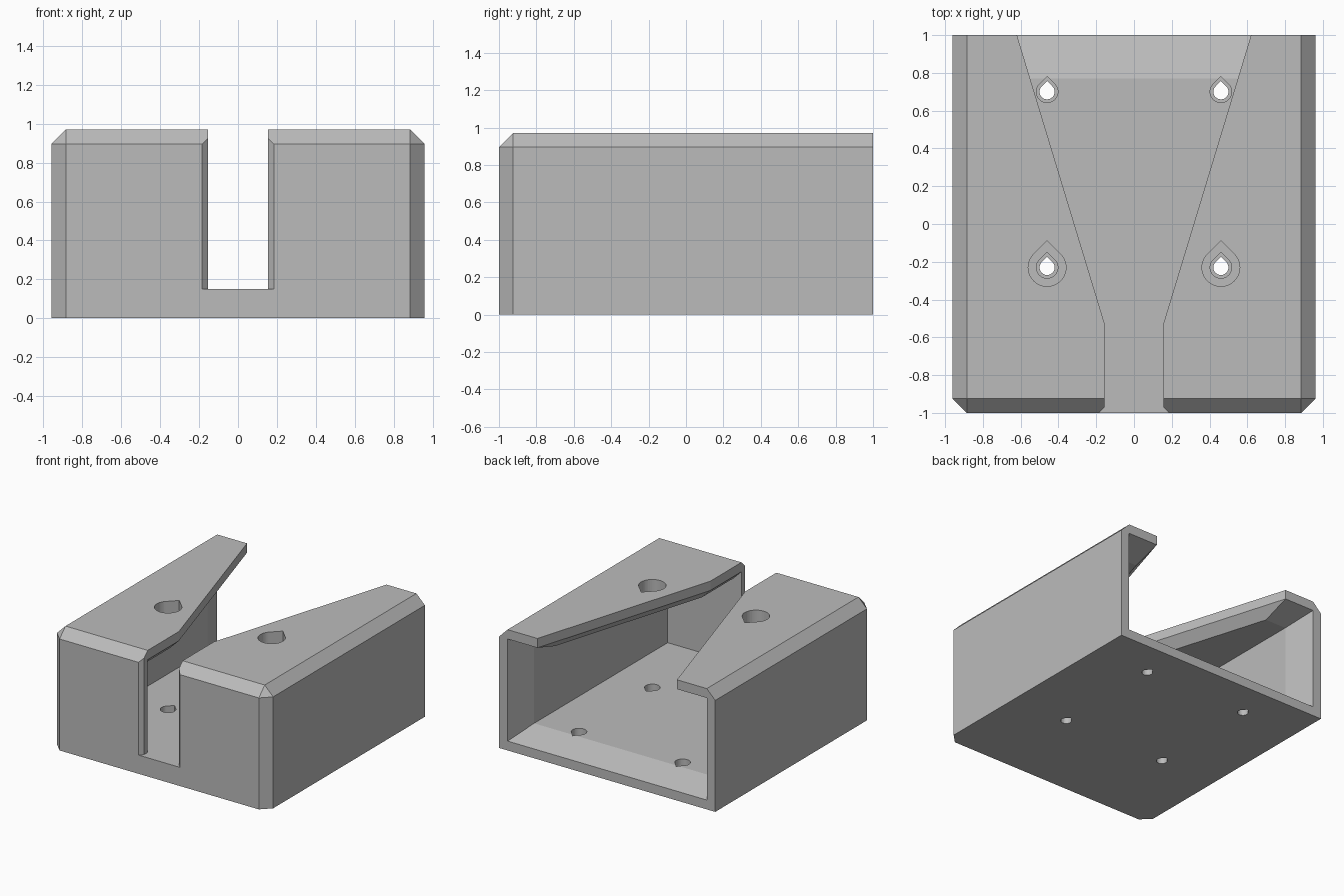
import bpy, bmesh, math

if "Cube" in bpy.data.objects:
    bpy.data.objects.remove(bpy.data.objects["Cube"], do_unlink=True)

# One plain grey for the whole part
grey = bpy.data.materials.new("plain grey")
grey.use_nodes = True
colour = (0.5, 0.5, 0.5, 1)
grey.diffuse_color = colour
grey.node_tree.nodes["Principled BSDF"].inputs["Base Color"].default_value = colour


def make_object(name, bm):
    bmesh.ops.recalc_face_normals(bm, faces=bm.faces)
    mesh = bpy.data.meshes.new(name)
    bm.to_mesh(mesh)
    bm.free()
    mesh.materials.append(grey)
    obj = bpy.data.objects.new(name, mesh)
    bpy.context.collection.objects.link(obj)
    return obj


def loft(name, rings):
    """Closed solid through matching rings of points."""
    bm = bmesh.new()
    loops = [[bm.verts.new(p) for p in ring] for ring in rings]
    n = len(loops[0])
    for a, b in zip(loops, loops[1:]):
        for i in range(n):
            j = (i + 1) % n
            bm.faces.new((a[i], a[j], b[j], b[i]))
    bm.faces.new(loops[0])
    bm.faces.new(loops[-1])
    return make_object(name, bm)


def level(outline, z):
    return [(x, y, z) for x, y in outline]


def mirrored(half):
    return half + [(-x, y) for x, y in reversed(half)]


def teardrop(x, y, r):
    """Circle with a right-angled tip towards +y."""
    angles = [math.radians(135 + 270 * i / 36) for i in range(37)]
    points = [(x + r * math.cos(a), y + r * math.sin(a)) for a in angles]
    return points + [(x, y + r * math.sqrt(2))]


def cut(body, cutter):
    cutter.hide_render = True
    mod = body.modifiers.new("cut", 'BOOLEAN')
    mod.operation = 'DIFFERENCE'
    mod.solver = 'EXACT'
    mod.object = cutter
    bpy.context.view_layer.objects.active = body
    bpy.ops.object.modifier_apply(modifier=mod.name)
    bpy.data.objects.remove(cutter, do_unlink=True)


W, TOP, WALL, THICK = 0.96, 0.97, 0.075, 0.15

# Outer block, chamfered round the top and the front corners
bm = bmesh.new()
bmesh.ops.create_cube(bm, size=1)
for v in bm.verts:
    v.co = (v.co.x * 2 * W, v.co.y * 2, (v.co.z + 0.5) * TOP)


def is_chamfered(e):
    a, b = (v.co for v in e.verts)
    on_top = min(a.z, b.z) > 0.5
    on_back = min(a.y, b.y) > 0.5
    upright_front = abs(a.z - b.z) > 0.5 and a.y < 0
    return (on_top and not on_back) or upright_front


bmesh.ops.bevel(bm, geom=[e for e in bm.edges if is_chamfered(e)],
                offset=WALL, offset_type='OFFSET', segments=1, affect='EDGES')
body = make_object("bracket_body", bm)

# Cavity, open at the back with a flared mouth
FLARE_Y, END_Y = 0.77, 1.05


def section(y, t):
    x, lo, hi = W - t, t, TOP - t
    return [(-x, y, lo), (x, y, lo), (x, y, hi), (-x, y, hi)]


end_t = THICK - (THICK - WALL) * (END_Y - FLARE_Y) / (1 - FLARE_Y)
cut(body, loft("cavity", [section(WALL - 1, THICK), section(FLARE_Y, THICK),
                          section(END_Y, end_t)]))

# Slot through the front and top, widening towards the back
SLOT, BEND, BACK = 0.155, -0.53, 0.635
slot = mirrored([(SLOT + 0.05, -1.02), (SLOT, -0.97), (SLOT, BEND), (BACK, END_Y)])
cut(body, loft("slot", [level(slot, THICK), level(slot, 1.2)]))


# Chamfer under the slot edges
def under_ring(grow, z):
    half = [(SLOT, WALL - 1), (SLOT, BEND), (BACK, END_Y)]
    return level(mirrored([(x + grow, y) for x, y in half]), z)


cut(body, loft("slot_under_chamfer",
               [under_ring(0.09, TOP - THICK - 0.015), under_ring(0, TOP - WALL)]))

# Screw holes with counterbores, and tool access holes in the top
for x in (-0.46, 0.46):
    for y in (-0.23, 0.70):
        small, wide = teardrop(x, y, 0.04), teardrop(x, y, 0.057)
        cut(body, loft("screw_hole", [level(small, -0.1), level(small, 0.3)]))
        cut(body, loft("counterbore", [level(wide, WALL), level(wide, 0.3)]))
    access = teardrop(x, -0.23, 0.10)
    cut(body, loft("access_hole", [level(access, 0.6), level(access, 1.2)]))

for p in body.data.polygons:
    p.use_smooth = False
